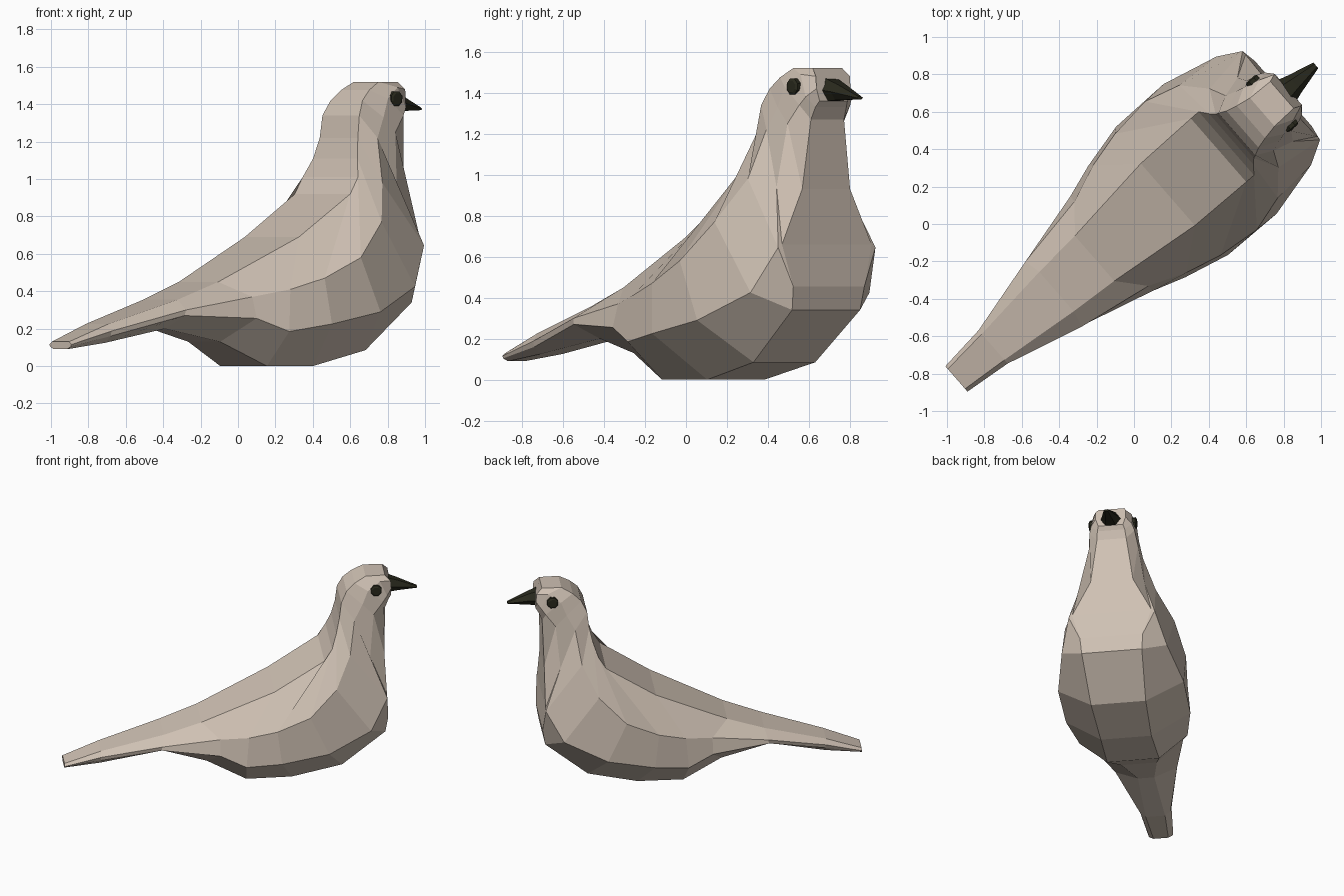
import bpy, bmesh, math
from mathutils import Matrix

if "Cube" in bpy.data.objects:
    bpy.data.objects.remove(bpy.data.objects["Cube"])

TURN = Matrix.Rotation(math.radians(41.1), 4, 'Z')   # bird faces diagonally


def material(name, rgb):
    m = bpy.data.materials.new(name)
    m.diffuse_color = (*rgb, 1)
    m.use_nodes = True
    m.node_tree.nodes["Principled BSDF"].inputs["Base Color"].default_value = m.diffuse_color
    return m


plumage = material("beige_plumage", (0.62, 0.53, 0.45))
dark = material("dark_olive", (0.022, 0.022, 0.012))


def loft(name, rings, mat):
    """Skin a row of closed rings and cap both ends."""
    bm = bmesh.new()
    rows = [[bm.verts.new(TURN @ Matrix.Translation(p).to_translation()) for p in r] for r in rings]
    n = len(rows[0])
    for a, b in zip(rows, rows[1:]):
        for i in range(n):
            j = (i + 1) % n
            bm.faces.new((a[i], a[j], b[j], b[i]))
    bm.faces.new(rows[0])
    bm.faces.new(rows[-1])
    bmesh.ops.recalc_face_normals(bm, faces=bm.faces)
    me = bpy.data.meshes.new(name)
    bm.to_mesh(me)
    bm.free()
    me.materials.append(mat)
    ob = bpy.data.objects.new(name, me)
    bpy.context.collection.objects.link(ob)
    return ob


def mirrored(half):
    """Half section (length, half width, height) -> full ring."""
    return half + [(u, -v, z) for u, v, z in reversed(half)]


def tail_section(u, w, z, h):
    return mirrored([(u, w * .78, z + h), (u, w, z + h * .25),
                     (u, w * .93, z - h * .3), (u, w * .6, z - h)])


# Body: four crease lines running from tail root to face
back = [(-.55, .14, .355), (-.28, .16, .45), (.24, .22, .69), (.60, .225, .92),
        (.655, .225, 1.01), (.69, .18, 1.11), (.715, .155, 1.22), (.73, .15, 1.34),
        (.77, .13, 1.42), (.83, .115, 1.475), (.91, .10, 1.52), (1.05, .095, 1.52)]
flank = [(-.57, .23, .30), (-.16, .30, .37), (.04, .38, .41), (.24, .43, .47),
         (.475, .455, .58), (.67, .40, .77), (.78, .28, .98), (.82, .195, 1.22),
         (.88, .175, 1.33), (.92, .165, 1.43), (1.01, .14, 1.49), (1.09, .11, 1.48)]
side = [(-.575, .225, .27), (-.16, .335, .255), (.02, .395, .185), (.27, .455, .225),
        (.61, .46, .29), (.92, .385, .425), (1.045, .315, .645), (.93, .225, .94),
        (.96, .18, 1.25), (1.03, .165, 1.34), (1.06, .15, 1.38), (1.095, .11, 1.42)]
belly = [(-.57, .06, .20), (-.24, .13, .13), (.04, .19, 0), (.37, .185, 0),
         (.73, .20, .085), (1.04, .22, .34), (1.06, .23, .455), (1.045, .29, .66),
         (1.04, .155, .93), (1.05, .107, 1.27), (1.075, .10, 1.33), (1.095, .09, 1.36)]
rings = [tail_section(-1.26, .09, .11, .02), tail_section(-1.0, .118, .175, .05)]
rings += [mirrored(list(s)) for s in zip(back, flank, side, belly)]
loft("body", rings, plumage)


# Beak: tapering hexagon
def hexagon(u, w, z, h):
    return [(u, w * math.cos(k * math.pi / 3), z + h * math.sin(k * math.pi / 3)) for k in range(6)]


loft("beak", [hexagon(1.07, .08, 1.415, .066), hexagon(1.14, .058, 1.405, .048),
              hexagon(1.29, .02, 1.375, .008)], dark)


# Eyes: small faceted buttons on both sides of the head
def disc(v, r):
    return [(.98 + r * math.cos(k * math.pi / 4 + .39), v, 1.43 + r * math.sin(k * math.pi / 4 + .39))
            for k in range(8)]


for label, s in (("left", 1), ("right", -1)):
    loft("eye_" + label, [disc(s * .14, .042), disc(s * .168, .042), disc(s * .175, .03)], dark)
